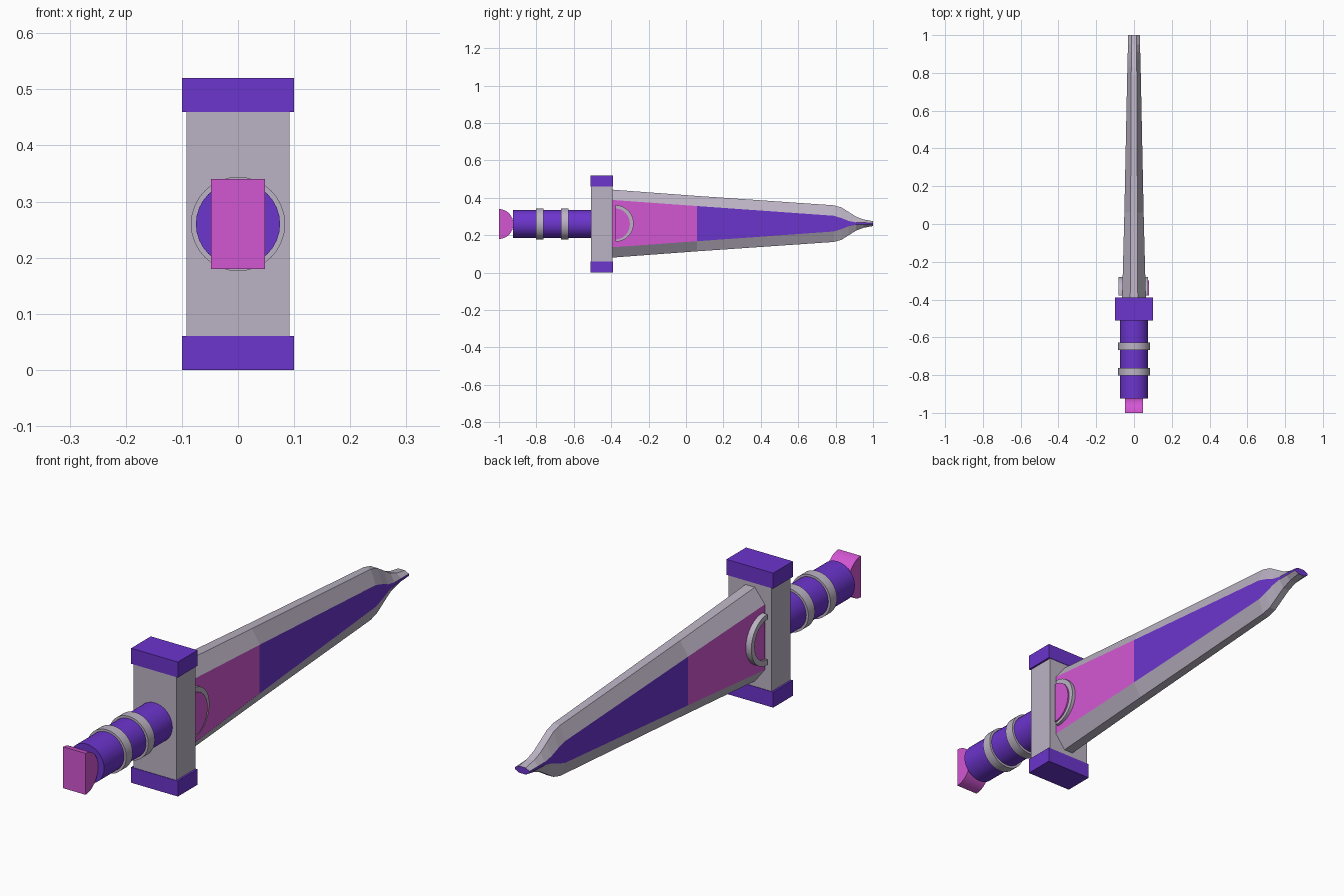
import bpy, bmesh, math

if "Cube" in bpy.data.objects:
    bpy.data.objects.remove(bpy.data.objects["Cube"])

CZ = 0.26  # height of the weapon's long axis


def material(name, rgb):
    m = bpy.data.materials.new(name)
    m.diffuse_color = (*rgb, 1)
    m.use_nodes = True
    m.node_tree.nodes["Principled BSDF"].inputs["Base Color"].default_value = m.diffuse_color
    return m


PURPLE = material("purple", (0.15, 0.035, 0.61))
PINK = material("pink", (0.65, 0.093, 0.65))
GREY = material("pale grey", (0.50, 0.45, 0.55))


def finish(name, bm, mats, smooth=False):
    bmesh.ops.recalc_face_normals(bm, faces=bm.faces)
    me = bpy.data.meshes.new(name)
    bm.to_mesh(me)
    bm.free()
    for m in mats:
        me.materials.append(m)
    ob = bpy.data.objects.new(name, me)
    bpy.context.collection.objects.link(ob)
    if smooth:
        bpy.context.view_layer.objects.active = ob
        ob.select_set(True)
        bpy.ops.object.shade_smooth_by_angle(angle=math.radians(35))
        ob.select_set(False)
    return ob


def loft(name, rings, mats, smooth=False, rule=None, closed=False):
    """Skin equal-length point rings; cap the ends unless closed."""
    bm = bmesh.new()
    vs = [[bm.verts.new(p) for p in r] for r in rings]
    n = len(rings[0])
    for i in range(len(vs) if closed else len(vs) - 1):
        a, b = vs[i], vs[(i + 1) % len(vs)]
        for j in range(n):
            k = (j + 1) % n
            bm.faces.new((a[j], a[k], b[k], b[j]))
    if not closed:
        bm.faces.new(vs[0])
        bm.faces.new(vs[-1])
    if rule:
        bm.normal_update()
        for f in bm.faces:
            f.material_index = rule(f)
    return finish(name, bm, mats, smooth)


def box(name, x, y0, y1, z0, z1, mat):
    return loft(name, [[(-x, y0, z), (x, y0, z), (x, y1, z), (-x, y1, z)]
                       for z in (z0, z1)], [mat])


def cylinder(name, r, y0, y1, mat, n=32):
    ring = [(r * math.cos(2 * math.pi * i / n), r * math.sin(2 * math.pi * i / n))
            for i in range(n)]
    return loft(name, [[(x, y, CZ + z) for x, z in ring] for y in (y0, y1)],
                [mat], True)


def half_disc(name, x0, x1, y, ry, rz, mat, n=16):
    arc = [(y + ry * math.sin(math.pi * i / n), CZ + rz * math.cos(math.pi * i / n))
           for i in range(n + 1)]
    return loft(name, [[(x, p, q) for p, q in arc] for x in (x0, x1)], [mat], True)


# Pommel, grip and its bands
half_disc("pommel", -0.048, 0.048, -1.0, 0.077, 0.08, PINK)
cylinder("grip", 0.075, -0.925, -0.5, PURPLE)
for i, y in enumerate((-0.783, -0.648)):
    cylinder(f"grip_band_{i + 1}", 0.084, y - 0.02, y + 0.02, GREY)

# Crossguard with end caps
box("guard", 0.092, -0.508, -0.392, 0.05, 0.47, GREY)
box("guard_cap_lower", 0.1, -0.51, -0.39, 0.0, 0.06, PURPLE)
box("guard_cap_upper", 0.1, -0.51, -0.39, 0.46, 0.52, PURPLE)

# Blade: octagonal sections of
# (y, half height, panel half height, half thickness, edge half width)
sections = [
    (-0.40, 0.182, 0.127, 0.063, 0.020),
    (0.06, 0.148, 0.094, 0.051, 0.018),
    (0.79, 0.098, 0.042, 0.036, 0.015),
    (0.83, 0.087, 0.030, 0.035, 0.014),
    (0.87, 0.062, 0.014, 0.034, 0.014),
    (0.91, 0.037, 0.006, 0.033, 0.014),
    (0.95, 0.022, 0.005, 0.032, 0.014),
    (1.00, 0.013, 0.004, 0.031, 0.014),
]
rings = []
for y, h, p, t, e in sections:
    pts = [(t, -p), (t, p), (e, h), (-e, h), (-t, p), (-t, -p), (-e, -h), (e, -h)]
    rings.append([(x, y, CZ + 0.002 + z) for x, z in pts])


def blade_colour(f):
    c = f.calc_center_median()
    panel = abs(c.z - CZ - 0.002) < 1e-4 and abs(c.x) > 0.02
    if panel:
        return 1 if c.y < 0.06 else 2
    return 2 if c.y > 0.99 else 0


loft("blade", rings, [GREY, PINK, PURPLE], rule=blade_colour)

# Half-round gem and its rim, passing through the blade root
half_disc("gem", -0.074, 0.080, -0.378, 0.078, 0.083, PINK)
rim = []
for i in range(17):
    a = math.pi * i / 16
    rim.append([(x, -0.378 + r * math.sin(a), CZ + 0.003 + r * math.cos(a))
                for x, r in ((-0.083, 0.077), (-0.083, 0.098),
                             (0.074, 0.098), (0.074, 0.077))])
loft("gem_rim", rim, [GREY], True)
